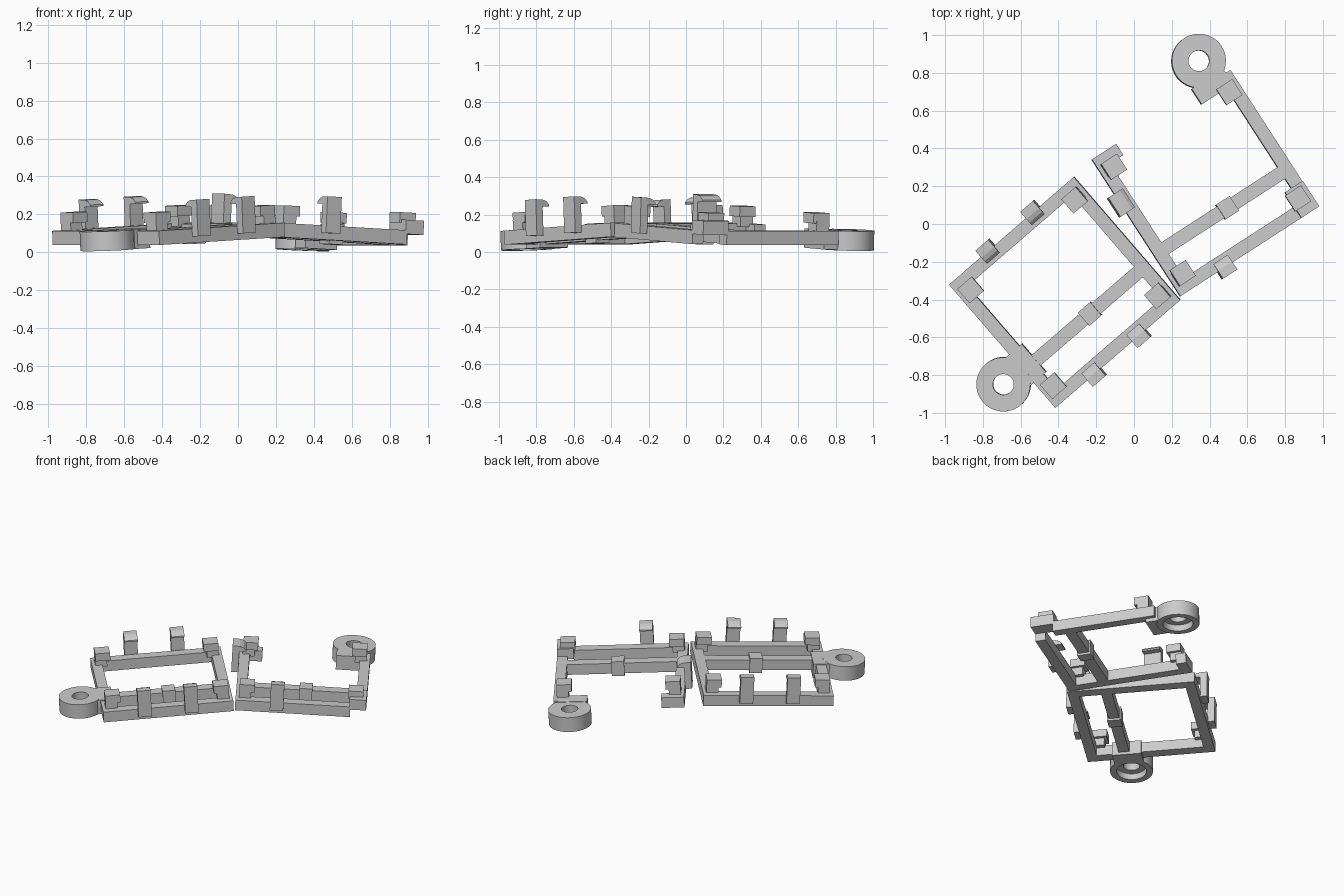
import bpy, bmesh, math
from mathutils import Matrix

if "Cube" in bpy.data.objects:
    bpy.data.objects.remove(bpy.data.objects["Cube"])

grey = bpy.data.materials.new("plain_grey")
grey.diffuse_color = (0.6, 0.6, 0.6, 1)
grey.use_nodes = True
grey.node_tree.nodes["Principled BSDF"].inputs["Base Color"].default_value = grey.diffuse_color

HU, HV = 0.437, 0.431      # half size of a frame along its own axes
W, H = 0.07, 0.075         # bar width and height


def finish(name, bm, frame):
    bmesh.ops.recalc_face_normals(bm, faces=bm.faces)
    me = bpy.data.meshes.new(name)
    bm.to_mesh(me)
    bm.free()
    me.materials.append(grey)
    ob = bpy.data.objects.new(name, me)
    ob.matrix_world = frame
    bpy.context.collection.objects.link(ob)
    return ob


def box(name, frame, u, v, z):
    bm = bmesh.new()
    bmesh.ops.create_cube(bm, size=1)
    for p in bm.verts:
        p.co = [r[0] + (c + 0.5) * (r[1] - r[0]) for r, c in zip((u, v, z), p.co)]
    return finish(name, bm, frame)


def ring(name, frame, u, v, z0, z1):
    # eyelet with a wider counterbore underneath
    prof = [(0.055, z1), (0.143, z1), (0.143, z0), (0.1, z0), (0.1, z0 + 0.045), (0.055, z0 + 0.045)]
    bm = bmesh.new()
    n = 64
    loops = [[bm.verts.new((u + r * math.cos(a), v + r * math.sin(a), z)) for r, z in prof]
             for a in (2 * math.pi * i / n for i in range(n))]
    for i in range(n):
        a, b = loops[i], loops[(i + 1) % n]
        for j in range(len(prof)):
            k = (j + 1) % len(prof)
            bm.faces.new((a[j], b[j], b[k], a[k]))
    ob = finish(name, bm, frame)
    bpy.ops.object.select_all(action='DESELECT')
    ob.select_set(True)
    bpy.context.view_layer.objects.active = ob
    bpy.ops.object.shade_smooth_by_angle(angle=math.radians(35))


def hook(name, frame, u, v, turn, width=0.09):
    # upright snap hook: outer wall and a lip that rounds down inward
    prof = [(0.045, 0.035), (0.045, 0.228), (-0.005, 0.226), (-0.03, 0.217), (-0.048, 0.2),
            (-0.048, 0.19), (-0.002, 0.19), (-0.002, 0.035)]
    bm = bmesh.new()
    face = bm.faces.new([bm.verts.new((-width / 2, d, z)) for d, z in prof])
    ext = bmesh.ops.extrude_face_region(bm, geom=[face])["geom"]
    bmesh.ops.translate(bm, vec=(width, 0, 0), verts=[e for e in ext if isinstance(e, bmesh.types.BMVert)])
    finish(name, bm, frame @ Matrix.Translation((u, v, 0)) @ Matrix.Rotation(turn, 4, 'Z'))


def clip(name, frame, su, sv):
    # corner post with a wider cap
    def around(c, s):
        return (c - s / 2, c + s / 2)
    box(name + "_post", frame, around(su * 0.375, 0.08), around(sv * 0.345, 0.08), (0.06, 0.13))
    box(name + "_cap", frame, around(su * 0.364, 0.1), around(sv * 0.335, 0.1), (0.115, 0.17))


def placed(x, y, z, angle, tilt):
    return (Matrix.Translation((x, y, z)) @ Matrix.Rotation(math.radians(angle), 4, 'Z')
            @ Matrix.Rotation(math.radians(tilt), 4, 'Y'))


left = placed(-0.365, -0.36, 0.06, 40.8, -2.8)
right = placed(0.375, 0.215, 0.058, 32.9, 2.8)

# parts shared by both frames
for tag, f in (("left", left), ("right", right)):
    cut = tag == "right"
    box(tag + "_inner_bar" if cut else tag + "_outer_bar", f, (-HU, -HU + W), (-HV, HV), (0, H))
    box(tag + "_end_bar", f, (HU - W, HU), (-0.28 if cut else -HV, HV), (0, H))
    box(tag + "_front_bar", f, (-HU, 0.332 if cut else HU), (-HV, -HV + W), (0, H))
    box(tag + "_back_bar", f, (-HU, -0.284 if cut else HU), (HV - W, HV), (0, H))
    box(tag + "_middle_bar", f, (-HU + 0.02, HU - 0.02), (-0.21, -0.137), (0, H))
    box(tag + "_middle_block", f, (-0.016, 0.07), (-0.22, -0.127), (-0.015, H + 0.016))
    for su in (-1, 1):
        for sv in (-1, 1):
            clip(f"{tag}_clip_{su}_{sv}", f, su, sv)

# snap hooks
for i, u in enumerate((-0.161, 0.153)):
    hook(f"left_back_hook_{i}", left, u, HV, 0)
    hook(f"left_front_hook_{i}", left, u, -HV, math.pi)
hook("right_front_hook", right, -0.159, -HV, math.pi)
hook("right_inner_hook", right, -HU, 0.154, math.pi / 2, 0.12)

# raised corner on the right frame
box("raised_corner", right, (0.325, HU), (-HV, -0.27), (0.055, 0.13))

# mounting rings and the plates that carry them
box("left_ring_plate", left, (-0.458, -0.35), (-0.255, -0.057), (-0.02, 0.082))
ring("left_ring", left, -0.564, -0.157, -0.02, 0.083)
box("right_ring_plate", right, (0.21, 0.408), (0.36, 0.458), (-0.025, 0.078))
ring("right_ring", right, 0.323, 0.562, -0.03, 0.075)
